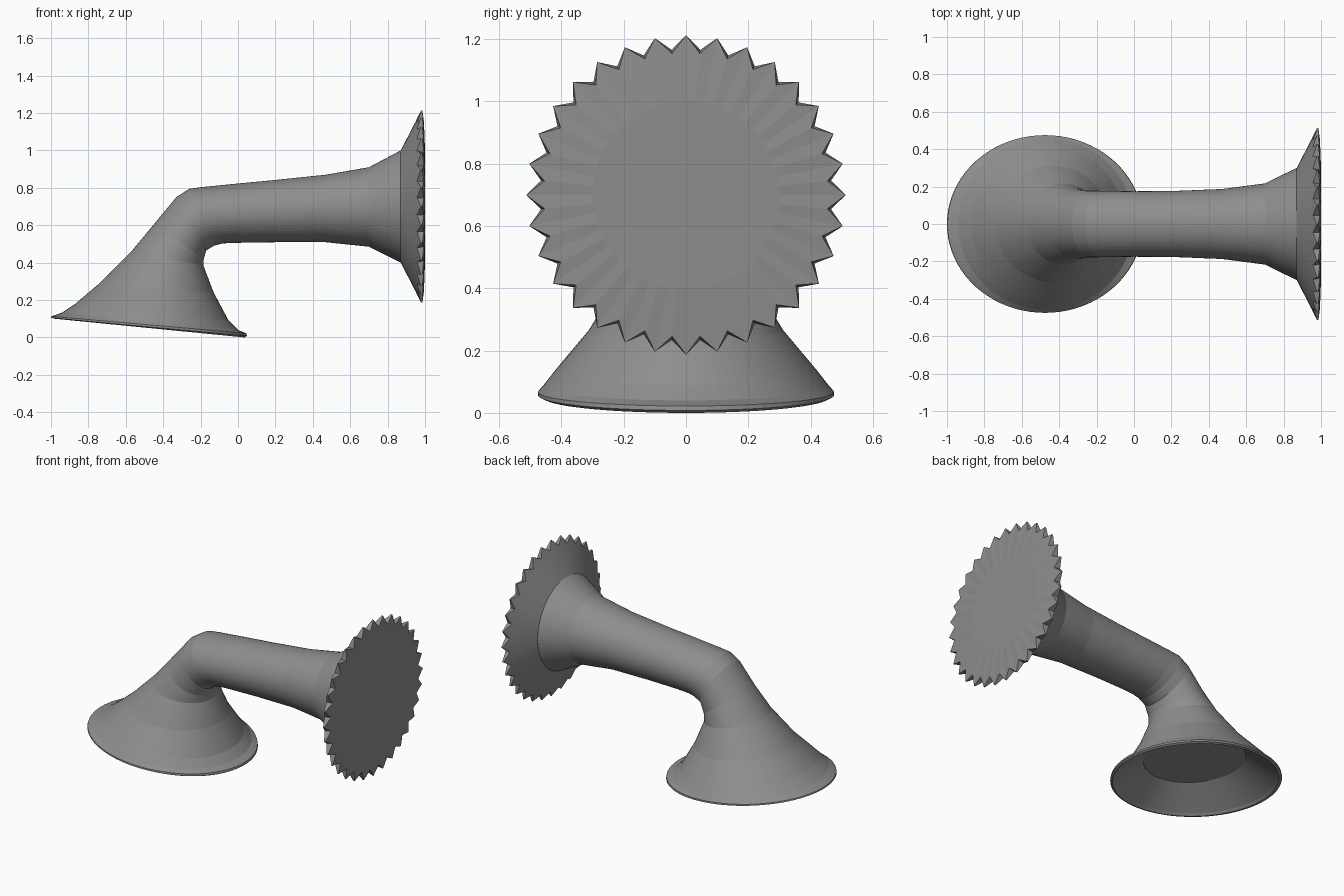
import bpy, bmesh
from math import sin, cos, pi

if "Cube" in bpy.data.objects:
    bpy.data.objects.remove(bpy.data.objects["Cube"])

grey = bpy.data.materials.new("dark_grey")
grey.diffuse_color = (0.27, 0.27, 0.27, 1)
grey.use_nodes = True
grey.node_tree.nodes["Principled BSDF"].inputs["Base Color"].default_value = grey.diffuse_color


def loft(name, rings, cap_start=False, cap_end=False):
    """Skin a list of equal-length point rings into one flat-shaded object."""
    bm = bmesh.new()
    loops = [[bm.verts.new(p) for p in ring] for ring in rings]
    for a, b in zip(loops, loops[1:]):
        n = len(a)
        for i in range(n):
            j = (i + 1) % n
            bm.faces.new((a[i], a[j], b[j], b[i]))
    if cap_start:
        bm.faces.new(loops[0])
    if cap_end:
        bm.faces.new(loops[-1])
    bmesh.ops.recalc_face_normals(bm, faces=bm.faces)
    me = bpy.data.meshes.new(name)
    bm.to_mesh(me)
    bm.free()
    me.materials.append(grey)
    ob = bpy.data.objects.new(name, me)
    bpy.context.collection.objects.link(ob)
    return ob


def section(ox, oz, ix, iz, hy, n=80):
    """Ellipse between an outer and an inner silhouette point, half width hy."""
    cx, cz, dx, dz = (ox + ix) / 2, (oz + iz) / 2, (ox - ix) / 2, (oz - iz) / 2
    return [(cx + dx * cos(t), hy * sin(t), cz + dz * cos(t))
            for t in (2 * pi * i / n for i in range(n))]


# Hollow bell, elbow and flared pipe: outer x, z, inner x, z, half width in y
profile = [
    (-0.765, 0.215, -0.165, 0.16, 0.30),   # recessed floor of the bell
    (-0.965, 0.112, 0.015, 0.02, 0.445),
    (-0.98, 0.100, 0.035, 0.0, 0.460),     # rounded rim
    (-1.00, 0.105, 0.048, 0.008, 0.475),
    (-0.997, 0.113, 0.045, 0.022, 0.475),
    (-0.94, 0.133, 0.0, 0.04, 0.458),
    (-0.87, 0.18, -0.05, 0.09, 0.42),
    (-0.74, 0.29, -0.13, 0.24, 0.312),
    (-0.57, 0.46, -0.185, 0.385, 0.217),
    (-0.45, 0.605, -0.183, 0.42, 0.188),
    (-0.33, 0.75, -0.17, 0.465, 0.178),    # elbow
    (-0.26, 0.795, -0.125, 0.492, 0.178),
    (-0.20, 0.803, -0.08, 0.503, 0.176),
    (0.00, 0.823, 0.00, 0.506, 0.175),
    (0.20, 0.842, 0.20, 0.509, 0.176),
    (0.47, 0.87, 0.47, 0.509, 0.187),
    (0.70, 0.91, 0.70, 0.485, 0.217),
    (0.87, 1.00, 0.87, 0.40, 0.30),
]
loft("bell_and_pipe", [section(*s) for s in profile], cap_start=True)

# Toothed flange: conical back, notched edge, flat front
TEETH = 32


def tooth_ring(x_tip, r_tip, x_valley, r_valley):
    pts = []
    for i in range(TEETH * 2):
        t = pi * i / TEETH
        x, r = (x_tip, r_tip) if i % 2 == 0 else (x_valley, r_valley)
        pts.append((x, r * sin(t), 0.70 + r * cos(t)))
    return pts


loft("toothed_flange", [
    tooth_ring(0.87, 0.30, 0.87, 0.30),
    tooth_ring(0.95, 0.455, 0.95, 0.455),
    tooth_ring(0.978, 0.513, 0.957, 0.468),
    tooth_ring(0.986, 0.513, 0.994, 0.456),
    tooth_ring(1.0, 0.30, 1.0, 0.30),
], cap_end=True)
